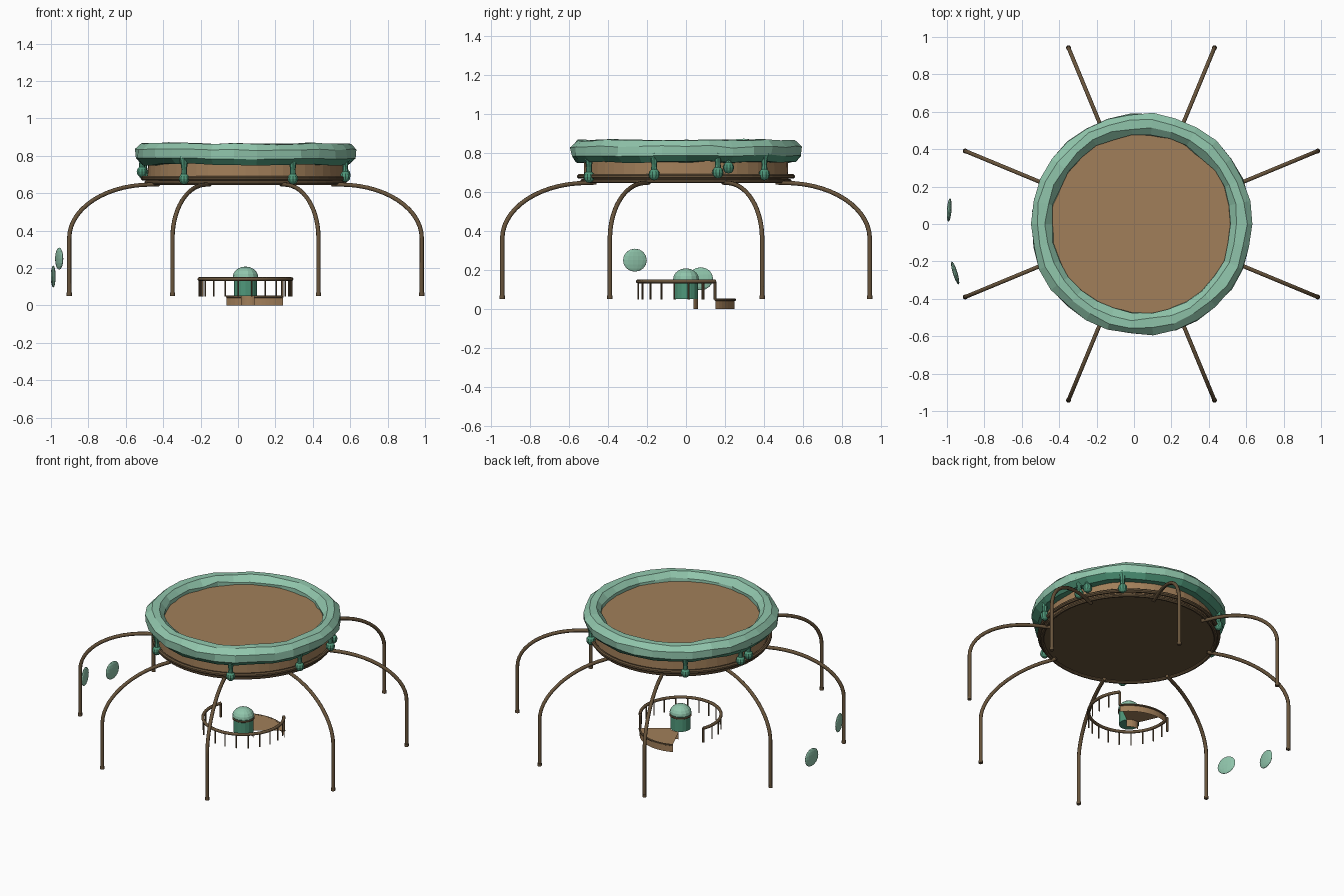
import bpy, bmesh, math, random
from math import sin, cos, pi, radians
from mathutils import Vector, Matrix

random.seed(4)
if "Cube" in bpy.data.objects:
    bpy.data.objects.remove(bpy.data.objects["Cube"])

CX = 0.04  # shared axis of the round parts


def make_material(name, rgb):
    m = bpy.data.materials.new(name)
    m.use_nodes = True
    col = (*[(c / 255) ** 2.2 for c in rgb], 1)
    m.diffuse_color = col
    m.node_tree.nodes["Principled BSDF"].inputs["Base Color"].default_value = col
    return m


TAN = make_material("tan wood", (160, 126, 90))
BROWN = make_material("dark brown wood", (104, 85, 62))
LIGHT = make_material("light green", (143, 196, 170))
DEEP = make_material("deep green", (80, 150, 121))


def add_mesh(name, bm, *mats, smooth=False):
    bmesh.ops.recalc_face_normals(bm, faces=bm.faces)
    me = bpy.data.meshes.new(name)
    bm.to_mesh(me)
    bm.free()
    for m in mats:
        me.materials.append(m)
    for p in me.polygons:
        p.use_smooth = smooth
    ob = bpy.data.objects.new(name, me)
    bpy.context.collection.objects.link(ob)
    return ob


def polar(r, deg, z):
    return Vector((CX + r * cos(radians(deg)), r * sin(radians(deg)), z))


def lathe(name, profile, mats, a0=0, a1=360, steps=48, closed=False, jitter=0, center=None):
    """Sweep an (r, z) profile around the shared axis, or around another centre."""
    bm = bmesh.new()
    full = a1 - a0 == 360
    move = center - Vector((CX, 0, 0)) if center else Vector()
    rings = []
    for i in range(steps if full else steps + 1):
        a = a0 + (a1 - a0) * i / steps
        lift = random.uniform(-jitter, jitter) * 0.6
        rings.append([bm.verts.new(move + polar(r + random.uniform(-jitter, jitter), a,
                                   z + lift + random.uniform(-jitter, jitter) * 0.5))
                      for r, z in profile])
    n = len(profile)
    for i in range(steps):
        p, q = rings[i], rings[(i + 1) % len(rings)]
        for j in range(n if closed else n - 1):
            k = (j + 1) % n
            bm.faces.new((p[j], q[j], q[k], p[k]))
    bmesh.ops.remove_doubles(bm, verts=bm.verts, dist=1e-5)
    return add_mesh(name, bm, *mats)


def circle_profile(r, z, rad, n=8):
    return [(r + rad * cos(2 * pi * (k + 0.5) / n), z + rad * sin(2 * pi * (k + 0.5) / n))
            for k in range(n)]


def tube(name, points, radius, mat):
    cu = bpy.data.curves.new(name, "CURVE")
    cu.dimensions = "3D"
    cu.bevel_depth = radius
    cu.bevel_resolution = 2
    cu.use_fill_caps = True
    sp = cu.splines.new("POLY")
    sp.points.add(len(points) - 1)
    for p, co in zip(sp.points, points):
        p.co = (*co, 1)
    cu.materials.append(mat)
    ob = bpy.data.objects.new(name, cu)
    bpy.context.collection.objects.link(ob)
    return ob


def ball(name, center, scale, mat, rot=None, u=12, v=8):
    bm = bmesh.new()
    bmesh.ops.create_uvsphere(bm, u_segments=u, v_segments=v, radius=1)
    m = Matrix.Translation(center) @ (rot or Matrix()) @ Matrix.Diagonal((*scale, 1))
    bmesh.ops.transform(bm, matrix=m, verts=bm.verts)
    return add_mesh(name, bm, mat)


# Raised round platform: floor, wall, underside and rims
lathe("platform_floor", [(0, 0.812), (0.52, 0.812)], [TAN])
lathe("platform_wall", [(0.52, 0.812), (0.525, 0.66)], [TAN])
lathe("platform_underside", [(0.525, 0.658), (0, 0.658)], [BROWN])
lathe("lower_rim", circle_profile(0.53, 0.656, 0.012), [BROWN], closed=True)
lathe("upper_rim", circle_profile(0.546, 0.68, 0.013), [BROWN], closed=True)

# Uneven leafy border, darker on its lower side
border = lathe("leafy_border", circle_profile(0.536, 0.81, 0.061), [LIGHT, DEEP],
               steps=30, closed=True, jitter=0.008)
for p in border.data.polygons:
    if p.center.z < 0.79:
        p.material_index = 1

# Hanging drips with round ends: (angle, height of the ball)
DRIPS = [(17, 0.70), (23, 0.725), (46, 0.69), (128, 0.68), (166, 0.70), (173, 0.715),
         (234, 0.677), (297, 0.677), (343, 0.69)]
for i, (a, z) in enumerate(DRIPS):
    c = polar(0.558, a, z)
    ball(f"drip_ball_{i}", c, (0.029, 0.029, 0.031), DEEP, u=10, v=6)
    lathe(f"drip_stem_{i}", [(0.018, z), (0.014, z + 0.05), (0.018, z + 0.075), (0.032, 0.80)],
          [DEEP], steps=8, center=Vector((c.x, c.y, 0)))

# Eight arched legs
for i in range(8):
    a = 22.5 + 45 * i
    path = [polar(1.02, a, 0.055)]
    for k in range(15):
        t = pi / 2 * k / 14
        path.append(polar(0.55 + 0.47 * cos(t), a, 0.36 + 0.286 * sin(t)))
    path.append(polar(0.5, a, 0.648))
    tube(f"leg_{i}", path, 0.0115, BROWN)
    tube(f"foot_{i}", [polar(1.02, a, 0.05), polar(1.02, a, 0.068)], 0.0135, BROWN)

# Central pillar with domed cap
lathe("pillar", [(0, 0.05), (0.062, 0.05), (0.062, 0.155)], [DEEP], steps=16)
lathe("pillar_collar", circle_profile(0.063, 0.139, 0.006, 6), [BROWN], steps=16, closed=True)
dome = [(0.068 * cos(radians(t)), 0.152 + 0.056 * sin(radians(t))) for t in range(0, 91, 18)]
lathe("pillar_dome", [(0, 0.148), (0.064, 0.148)] + dome, [LIGHT], steps=14)

# Round railing, open where the step is
START, END, POSTS = 159, 397, 15
rail = [polar(0.247, START + (END - START) * k / 36, 0.141) for k in range(37)]
tube("railing", rail, 0.01, BROWN)
for i in range(POSTS):
    a = START + (END - START) * i / (POSTS - 1)
    tube(f"rail_post_{i}", [polar(0.247, a, 0.048), polar(0.247, a, 0.141)],
         0.007 if i in (0, POSTS - 1) else 0.004, BROWN)

# Curved step: tread, outer and inner walls, open at the ends
lathe("step_tread", [(0.062, 0.05), (0.25, 0.05)], [TAN], 37, 114, 14)
lathe("step_outer_wall", [(0.25, 0.05), (0.25, 0)], [TAN], 37, 114, 14)
lathe("step_inner_wall", [(0.062, 0.05), (0.062, 0)], [TAN], 37, 114, 8)
lathe("step_trim", circle_profile(0.25, 0.047, 0.007, 6), [BROWN], 37, 114, 14, closed=True)

# Two floating leaf pads at the side
for i, (pos, size, turn) in enumerate([((-0.988, 0.075, 0.155), 0.064, -4),
                                       ((-0.956, -0.262, 0.25), 0.064, 17)]):
    ball(f"leaf_pad_{i}", Vector(pos), (0.0125, size, size * 0.92), LIGHT,
         Matrix.Rotation(radians(turn), 4, "Z"), u=14, v=8)
